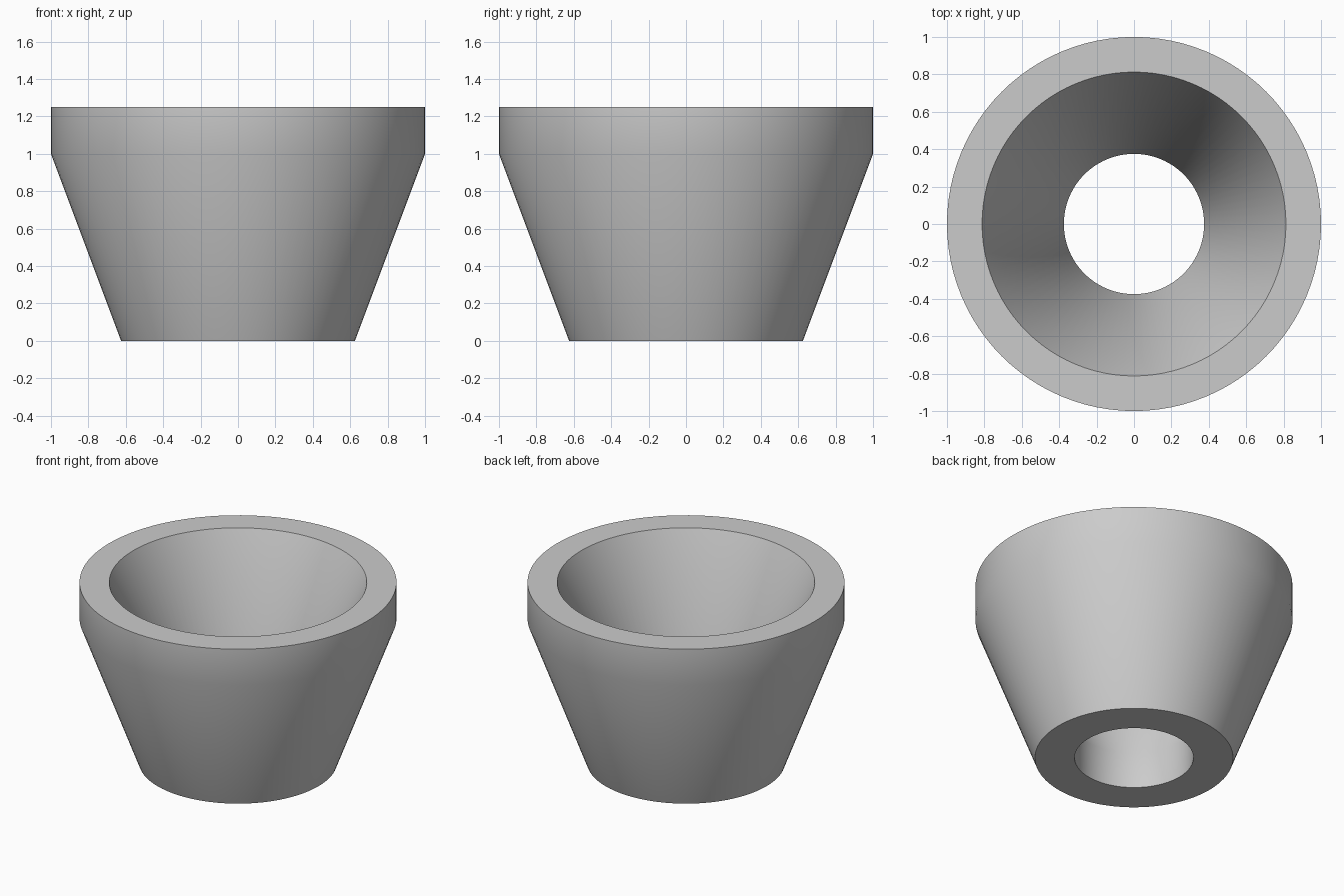
import bpy, math

cube = bpy.data.objects.get("Cube")
if cube:
    bpy.data.objects.remove(cube, do_unlink=True)

SEGMENTS = 96
# Closed wall section as (radius, height), going around the solid
PROFILE = [(0.625, 0), (1, 1), (1, 1.25), (0.8125, 1.25), (0.375, 0.25), (0.375, 0)]

# Plain grey material
grey = bpy.data.materials.new("plain_grey")
grey.use_nodes = True
colour = (0.6, 0.6, 0.6, 1)
grey.diffuse_color = colour
grey.node_tree.nodes["Principled BSDF"].inputs["Base Color"].default_value = colour


def lathe(name, profile, segments):
    """Revolve a closed section around the z axis."""
    count = len(profile)
    verts, faces = [], []
    for s in range(segments):
        a = 2 * math.pi * s / segments
        verts += [(r * math.cos(a), r * math.sin(a), z) for r, z in profile]
        here, after = s * count, (s + 1) % segments * count
        for i in range(count):
            j = (i + 1) % count
            faces.append((here + i, after + i, after + j, here + j))
    mesh = bpy.data.meshes.new(name)
    mesh.from_pydata(verts, [], faces)
    mesh.materials.append(grey)
    obj = bpy.data.objects.new(name, mesh)
    bpy.context.collection.objects.link(obj)
    return obj


# Tapered ring with a straight collar and a funnel-shaped bore
ring = lathe("tapered_ring", PROFILE, SEGMENTS)
bpy.ops.object.select_all(action="DESELECT")
ring.select_set(True)
bpy.context.view_layer.objects.active = ring
bpy.ops.object.shade_smooth_by_angle(angle=math.radians(30))
